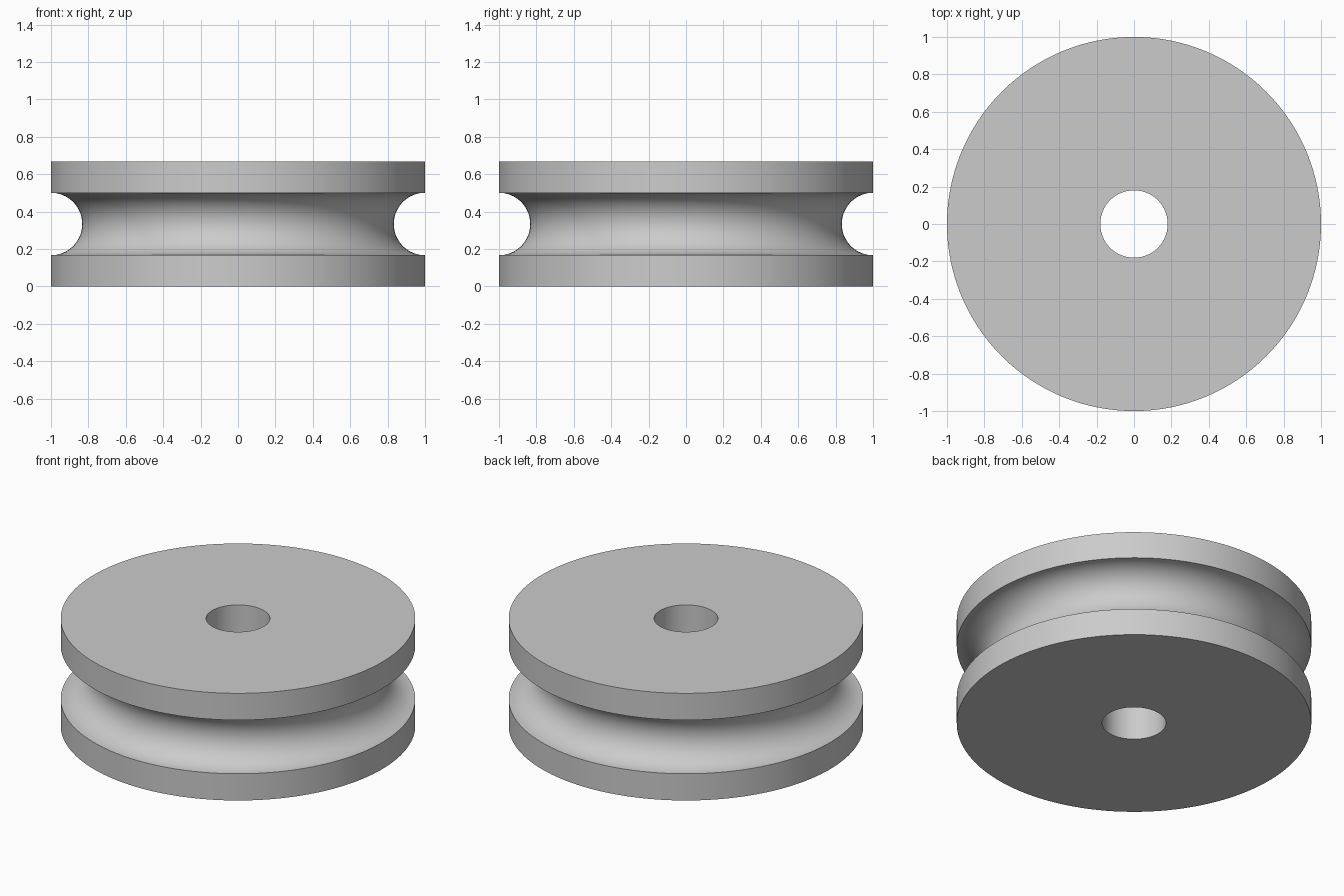
import bpy, bmesh, math

if "Cube" in bpy.data.objects:
    bpy.data.objects.remove(bpy.data.objects["Cube"])

SEGMENTS = 128      # steps around the axis
ARC_STEPS = 32      # steps across the rope groove
OUTER, BORE, HEIGHT, GROOVE = 1.0, 0.18, 0.667, 0.167

grey = bpy.data.materials.new("plain_grey")
grey.diffuse_color = (0.6, 0.6, 0.6, 1)
grey.use_nodes = True
grey.node_tree.nodes["Principled BSDF"].inputs["Base Color"].default_value = grey.diffuse_color

# Closed cross-section: bore, rims and half-round groove
profile = [(BORE, 0), (OUTER, 0)]
for i in range(ARC_STEPS + 1):
    a = math.pi * i / ARC_STEPS
    profile.append((OUTER - GROOVE * math.sin(a), HEIGHT / 2 - GROOVE * math.cos(a)))
profile += [(OUTER, HEIGHT), (BORE, HEIGHT)]

# Revolve the cross-section around z
bm = bmesh.new()
rings = []
for s in range(SEGMENTS):
    t = math.tau * s / SEGMENTS
    rings.append([bm.verts.new((r * math.cos(t), r * math.sin(t), z)) for r, z in profile])
n = len(profile)
for s in range(SEGMENTS):
    a, b = rings[s], rings[(s + 1) % SEGMENTS]
    for i in range(n):
        j = (i + 1) % n
        bm.faces.new((a[i], b[i], b[j], a[j]))
bmesh.ops.recalc_face_normals(bm, faces=bm.faces)

mesh = bpy.data.meshes.new("pulley_wheel")
bm.to_mesh(mesh)
bm.free()
mesh.materials.append(grey)
wheel = bpy.data.objects.new("pulley_wheel", mesh)
bpy.context.collection.objects.link(wheel)

# Smooth curved walls, keep rim edges sharp
bpy.context.view_layer.objects.active = wheel
wheel.select_set(True)
bpy.ops.object.shade_smooth_by_angle(angle=math.radians(30))
